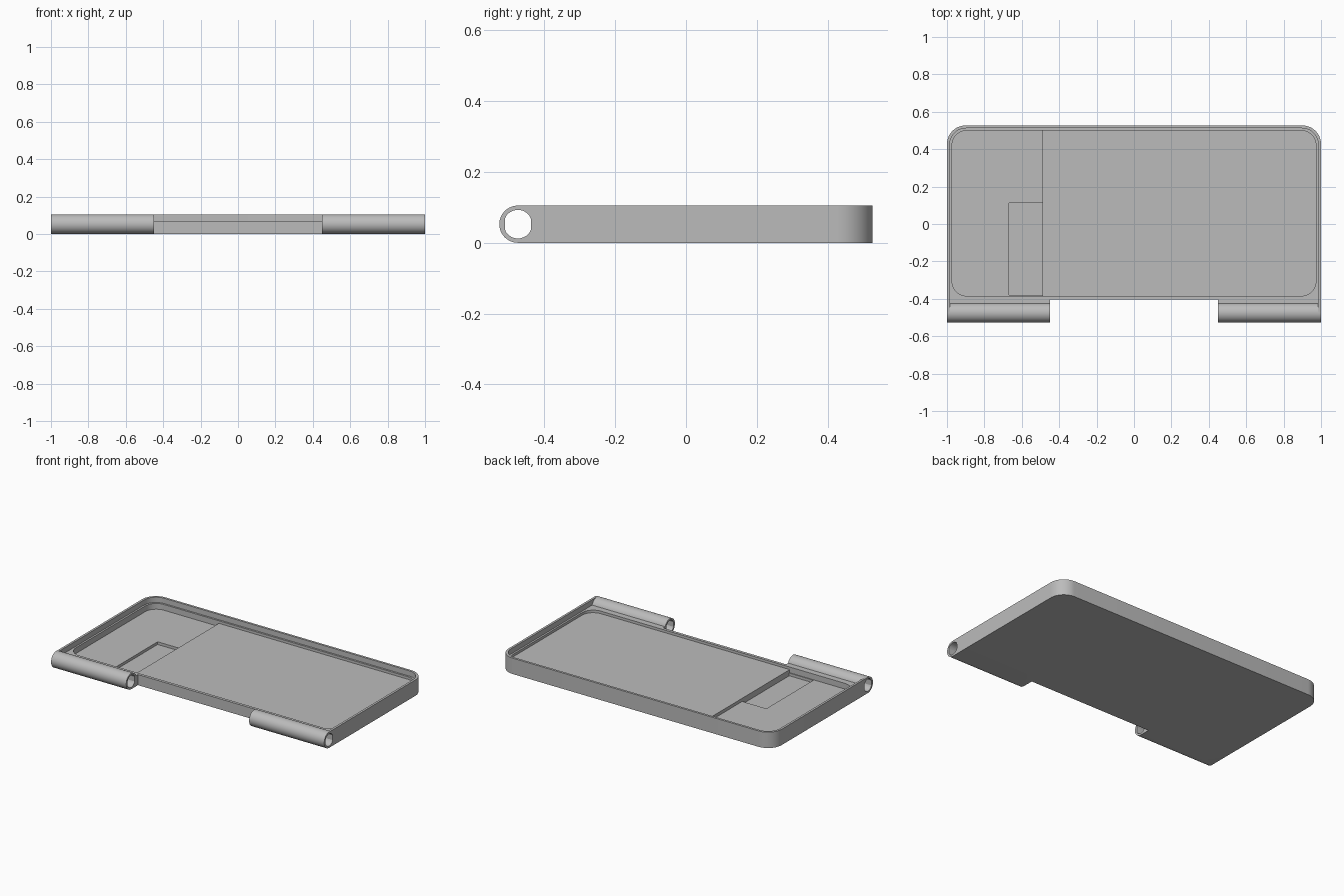
import bpy, bmesh, math

if "Cube" in bpy.data.objects:
    bpy.data.objects.remove(bpy.data.objects["Cube"])

grey = bpy.data.materials.new("plain_grey")
grey.diffuse_color = (0.5, 0.5, 0.5, 1)
grey.use_nodes = True
grey.node_tree.nodes["Principled BSDF"].inputs["Base Color"].default_value = grey.diffuse_color


def arc(cx, cy, r, a0, a1, n=12):
    return [(cx + r * math.cos(math.radians(a0 + (a1 - a0) * i / n)),
             cy + r * math.sin(math.radians(a0 + (a1 - a0) * i / n))) for i in range(n + 1)]


def rounded(x0, x1, y0, y1, front_r, back_r):
    """Rectangle outline with separate front and back corner radii (0 = sharp)."""
    pts = []
    for cx, cy, sx, sy, r, a in ((x0, y0, 1, 1, front_r, 180), (x1, y0, -1, 1, front_r, 270),
                                 (x1, y1, -1, -1, back_r, 0), (x0, y1, 1, -1, back_r, 90)):
        pts += arc(cx + sx * r, cy + sy * r, r, a, a + 90) if r else [(cx, cy)]
    return pts


def extrude(name, pts, lo, hi, along_x=False):
    """Prism from a 2D outline, along z, or along x with the outline in (y, z)."""
    bm = bmesh.new()
    place = (lambda p, h: (h, p[0], p[1])) if along_x else (lambda p, h: (p[0], p[1], h))
    face = bm.faces.new([bm.verts.new(place(p, lo)) for p in pts])
    new = bmesh.ops.extrude_face_region(bm, geom=[face])["geom"]
    d = hi - lo
    bmesh.ops.translate(bm, verts=[v for v in new if isinstance(v, bmesh.types.BMVert)],
                        vec=(d, 0, 0) if along_x else (0, 0, d))
    bmesh.ops.recalc_face_normals(bm, faces=bm.faces)
    me = bpy.data.meshes.new(name)
    bm.to_mesh(me)
    bm.free()
    me.materials.append(grey)
    ob = bpy.data.objects.new(name, me)
    bpy.context.collection.objects.link(ob)
    return ob


def combine(target, other, op):
    m = target.modifiers.new("bool", 'BOOLEAN')
    m.operation, m.object, m.solver = op, other, 'EXACT'
    bpy.context.view_layer.objects.active = target
    bpy.ops.object.modifier_apply(modifier=m.name)
    bpy.data.objects.remove(other)


H, R, HY = 0.105, 0.0525, -0.4745   # tray height, barrel radius, hinge line

# tray blank with hinge arms at the front and rounded back corners
outline = [(-1, HY), (-0.45, HY), (-0.45, -0.404), (0.45, -0.404), (0.45, HY), (1, HY)]
outline += arc(0.9, 0.427, 0.1, 0, 90) + arc(-0.9, 0.427, 0.1, 90, 180)
tray = extrude("hinged_tray", outline, 0, H)

# rim recess, raised main floor, lower left floor and deep pocket
combine(tray, extrude("rim_cut", rounded(-0.985, 0.985, -0.7, 0.512, 0, 0.087), 0.07, 0.2), 'DIFFERENCE')
combine(tray, extrude("floor_cut", rounded(-0.973, 0.973, -0.385, 0.5, 0.08, 0.08), 0.053, 0.2), 'DIFFERENCE')
left = [p for p in rounded(-0.973, 0.973, -0.385, 0.5, 0.08, 0.08) if p[0] < 0]
left = left[:13] + [(-0.49, -0.385), (-0.49, 0.5)] + left[13:]
combine(tray, extrude("left_floor_cut", left, 0.032, 0.2), 'DIFFERENCE')
combine(tray, extrude("pocket_cut", rounded(-0.667, -0.49, -0.38, 0.112, 0, 0), 0.014, 0.2), 'DIFFERENCE')

# hinge barrels, then the pin hole with flattened sides
for x0, x1 in ((-1, -0.45), (0.45, 1)):
    combine(tray, extrude("barrel", arc(HY, R, R, 0, 360, 64)[:-1], x0, x1, True), 'UNION')
hole = [(HY + max(-0.0365, min(0.0365, y)), R + z) for y, z in arc(0, 0, 0.0405, 7.5, 367.5, 24)[:-1]]
combine(tray, extrude("pin_hole", hole, -1.2, 1.2, True), 'DIFFERENCE')

bpy.ops.object.select_all(action='DESELECT')
tray.select_set(True)
bpy.context.view_layer.objects.active = tray
bpy.ops.object.shade_smooth_by_angle(angle=math.radians(25))
